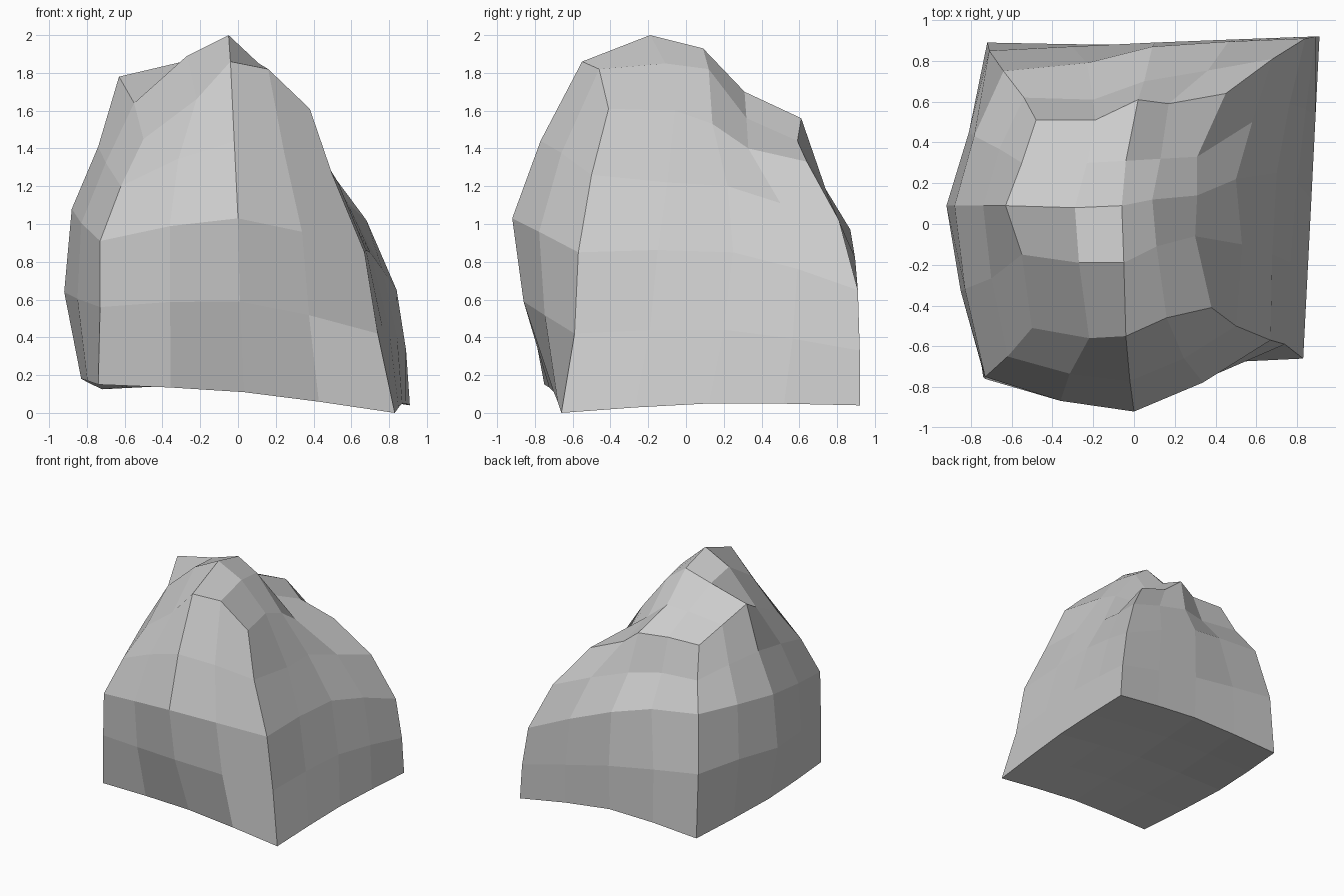
import bpy, bmesh
from mathutils import Vector as V

if "Cube" in bpy.data.objects:
    bpy.data.objects.remove(bpy.data.objects["Cube"])

# Eight profiles running bottom to top: the corners and the middle of each side
PROFILES = [
    [(-.74,-.75,.15), (-.73,-.76,.56), (-.73,-.75,.91), (-.62,-.65,1.20), (-.50,-.51,1.45)],  # front left
    [(.03,-.70,.11), (.01,-.86,.59), (0,-.92,1.03), (-.02,-.77,1.44), (-.04,-.55,1.86)],      # front
    [(.83,-.66,0), (.74,-.59,.42), (.67,-.57,.85), (.50,-.50,1.26), (.38,-.41,1.61)],         # front right
    [(.87,.12,.05), (.80,.20,.44), (.70,.25,.85), (.50,.22,1.20), (.31,.14,1.53)],            # right
    [(.91,.92,.04), (.89,.92,.33), (.84,.91,.65), (.68,.81,1.02), (.45,.64,1.33)],            # back right
    [(.10,.88,.15), (.10,.89,.52), (.09,.87,.97), (.05,.70,1.25), (.02,.61,1.56)],            # back
    [(-.72,.89,.125), (-.71,.85,.65), (-.64,.75,1.10), (-.54,.62,1.31), (-.48,.51,1.55)],     # back left
    [(-.83,.08,.18), (-.92,.09,.64), (-.88,.09,1.08), (-.74,.09,1.41), (-.63,.09,1.78)],      # left
]
# Chips that break the even curve of a ring: (ring, position) -> point
CHIPS = {
    (4, 1): (-.22,-.56,1.66), (4, 3): (.16,-.46,1.82), (4, 5): (.30,-.06,1.60),
    (4, 7): (.31,.33,1.40), (4, 9): (.17,.59,1.44), (4, 11): (-.19,.51,1.54),
    (4, 13): (-.55,.30,1.66), (4, 15): (-.55,-.15,1.64),
    (3, 5): (.53,-.10,1.22), (3, 7): (.58,.50,1.11), (3, 11): (-.20,.61,1.28),
    (2, 11): (-.23,.79,1.05), (1, 13): (-.81,.45,.65),
}
# Rows of the summit, front to back
SUMMIT = [
    [(-.27,-.19,1.89), (-.05,-.19,2.0), (.11,-.11,1.85)],
    [(-.29,.08,1.86), (-.06,.09,1.93), (.09,.12,1.82)],
    [(-.23,.30,1.69), (-.04,.31,1.70), (.13,.32,1.56)],
]


def between(a, m, b):
    """Quarter point from corner a to side middle m, slightly bowed."""
    return a * .4375 + m * .625 - b * .0625


def ring(row):
    pts = [V(p[row]) for p in PROFILES]
    out = []
    for k in range(0, 8, 2):
        a, m, b = pts[k], pts[k + 1], pts[(k + 2) % 8]
        out += [a, between(a, m, b), m, between(b, m, a)]
    return [V(CHIPS.get((row, i), p)) for i, p in enumerate(out)]


def cap(bm, rim, inner, flip):
    """Close a ring of 16 vertices with a 4 x 4 grid of faces."""
    g = [[None] * 5 for _ in range(5)]
    for i in range(5):
        g[0][i], g[i][4] = rim[i], rim[4 + i]
        g[4][i], g[i][0] = rim[12 - i], rim[(16 - i) % 16]
    for j in range(1, 4):
        for i in range(1, 4):
            if inner:
                co = V(inner[j - 1][i - 1])
            else:
                u, v = i / 4, j / 4
                c = [g[0][0].co, g[0][4].co, g[4][0].co, g[4][4].co]
                co = (g[j][0].co * (1 - u) + g[j][4].co * u
                      + g[0][i].co * (1 - v) + g[4][i].co * v
                      - (c[0] * (1 - u) + c[1] * u) * (1 - v)
                      - (c[2] * (1 - u) + c[3] * u) * v)
            g[j][i] = bm.verts.new(co)
    for j in range(4):
        for i in range(4):
            f = [g[j][i], g[j][i + 1], g[j + 1][i + 1], g[j + 1][i]]
            bm.faces.new(f[::-1] if flip else f)


# Boulder: stacked rings, closed by the summit and the underside
bm = bmesh.new()
rings = [[bm.verts.new(p) for p in ring(r)] for r in range(5)]
for lo, hi in zip(rings, rings[1:]):
    for i in range(16):
        n = (i + 1) % 16
        bm.faces.new((lo[i], lo[n], hi[n], hi[i]))
cap(bm, rings[-1], SUMMIT, False)
cap(bm, rings[0], None, True)
bmesh.ops.recalc_face_normals(bm, faces=bm.faces)

mesh = bpy.data.meshes.new("boulder")
bm.to_mesh(mesh)
bm.free()
bpy.context.collection.objects.link(bpy.data.objects.new("boulder", mesh))
